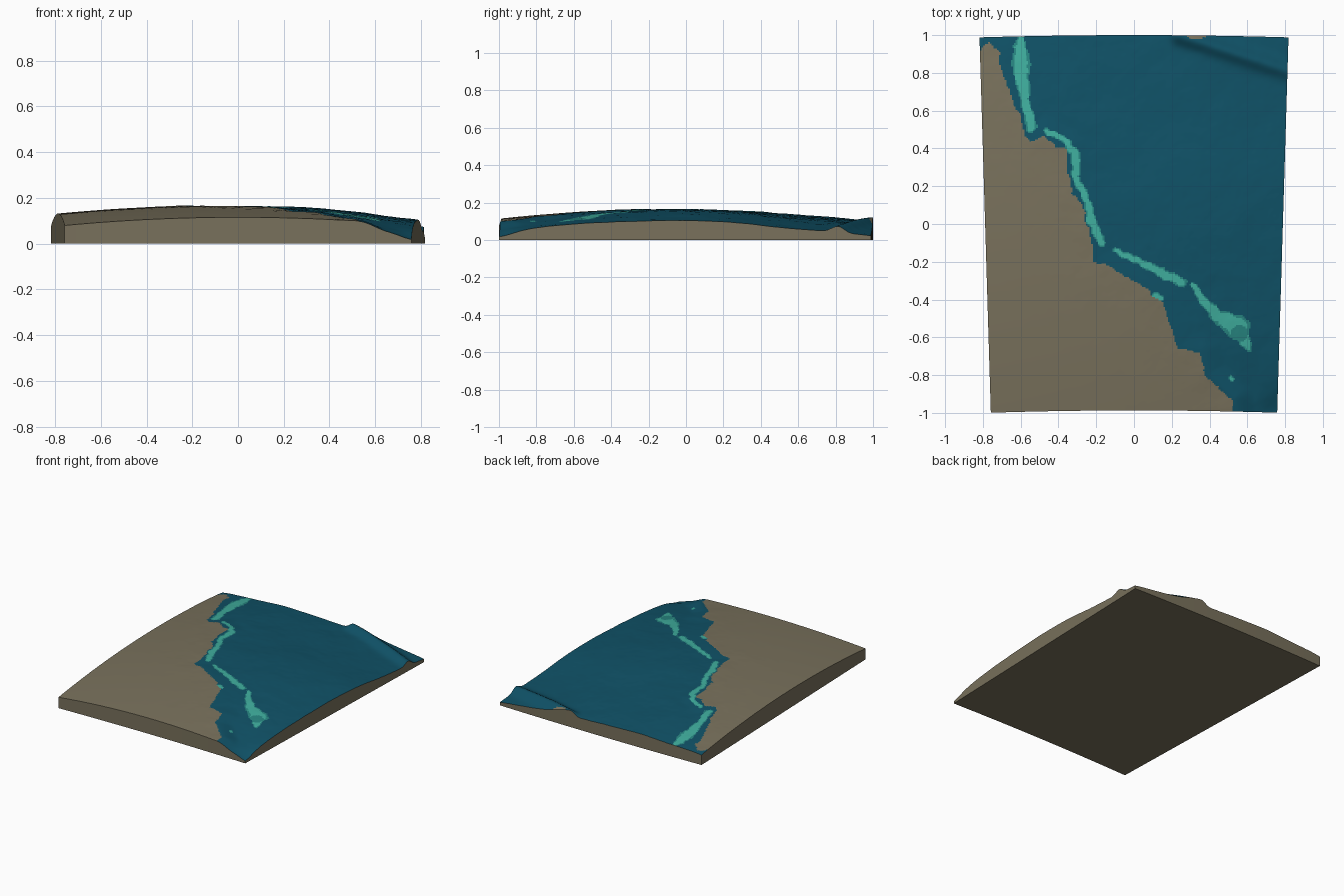
import bpy, math
from mathutils import Vector, noise

if "Cube" in bpy.data.objects:
    bpy.data.objects.remove(bpy.data.objects["Cube"])

NX, NY = 180, 225


def material(name, rgb):
    m = bpy.data.materials.new(name)
    m.diffuse_color = (*rgb, 1)
    m.use_nodes = True
    m.node_tree.nodes["Principled BSDF"].inputs["Base Color"].default_value = m.diffuse_color
    return m


MATS = [material("earth brown", (0.19, 0.165, 0.107)),
        material("deep teal", (0.005, 0.084, 0.136)),
        material("mid teal", (0.021, 0.242, 0.223)),
        material("light teal", (0.051, 0.43, 0.345))]
LAND, SEA, MID, LIGHT = range(4)

# Coastline, from the back left to the front right
COAST = [(-.85, .86), (-.80, .93), (-.76, .96), (-.72, .92), (-.70, .80), (-.66, .72),
         (-.63, .62), (-.59, .55), (-.58, .46), (-.54, .44), (-.47, .47), (-.41, .41),
         (-.36, .40), (-.35, .28), (-.33, .16), (-.27, .10), (-.25, -.02), (-.22, -.08),
         (-.22, -.20), (-.14, -.22), (-.02, -.29), (.08, -.35), (.15, -.42), (.20, -.55),
         (.23, -.66), (.35, -.68), (.38, -.80), (.45, -.87), (.52, -.93), (.54, -1.1)]
LAND_POLY = COAST + [(-1.2, -1.1), (-1.2, .86)]

# Bright offshore bands: x, y, half width
BANDS = [
    [(-.60, .97, .025), (-.60, .85, .045), (-.59, .75, .035), (-.57, .62, .022), (-.54, .51, .025)],
    [(-.46, .49, .014), (-.37, .45, .016), (-.31, .37, .024), (-.31, .25, .018),
     (-.25, .13, .018), (-.22, 0, .024), (-.17, -.10, .018)],
    [(-.10, -.14, .012), (.03, -.20, .02), (.15, -.26, .024), (.25, -.31, .026)],
    [(.31, -.32, .012), (.36, -.40, .02), (.45, -.49, .035), (.55, -.55, .062), (.61, -.66, .015)],
    [(.12, -.38, .018), (.14, -.39, .018)],
    [(.51, -.81, .01), (.52, -.82, .01)]]


def smooth(t):
    t = max(0, min(1, t))
    return t * t * (3 - 2 * t)


def seg(x, y, a, b):
    """Distance to a segment and the position along it."""
    dx, dy = b[0] - a[0], b[1] - a[1]
    t = max(0, min(1, ((x - a[0]) * dx + (y - a[1]) * dy) / (dx * dx + dy * dy)))
    return math.hypot(x - a[0] - t * dx, y - a[1] - t * dy), t


def on_land(x, y):
    inside = False
    for a, b in zip(LAND_POLY, LAND_POLY[1:] + LAND_POLY[:1]):
        if (a[1] > y) != (b[1] > y) and x < a[0] + (y - a[1]) * (b[0] - a[0]) / (b[1] - a[1]):
            inside = not inside
    return inside


def plan(u, v):
    """Tapered, slightly bowed outline; u and v run from -1 to 1."""
    return u * (.788 + .03 * v), .0065 + .9935 * v - .012 * u * u


def height(x, y):
    z = .169 - .055 * y * y - .06 * x * x
    n = noise.fractal(Vector((x * 5, y * 5, 2)), 1, 2, 4)
    d = min(seg(x, y, a, b)[0] for a, b in zip(COAST, COAST[1:]))
    if on_land(x, y):
        return z + .003 * n * math.exp(-d / .15)
    shore = smooth(d / .12)
    depth = .005 + .024 * smooth((x - .2) / .7) + .024 * smooth((y - .05) / .6) * smooth((x + .5) / .8)
    depth += .008 * smooth((-y - .5) / .4)
    z -= shore * (depth + .003 * n)
    # Submarine ridge at the back right, dropped corner at the front right
    r, t = seg(x, y, (.24, 1.0), (.85, .80))
    z += (.04 - .008 * t) * math.exp(-(r / .045) ** 2)
    z -= .028 * math.exp(-((x - .78) ** 2 + (y + 1) ** 2) / .01)
    return z


def surface_colour(x, y):
    wx = x + .012 * noise.noise(Vector((x * 25, y * 25, 0)))
    wy = y + .012 * noise.noise(Vector((x * 25, y * 25, 9)))
    if on_land(wx, wy) or ((x - .33) / .05) ** 2 + ((y - 1) / .022) ** 2 < 1:
        return LAND
    best = 9
    for band in BANDS:
        for a, b in zip(band, band[1:]):
            d, t = seg(wx, wy, a, b)
            best = min(best, d / (a[2] + t * (b[2] - a[2])))
    if best < .8:
        return MID if math.hypot(x - .56, y + .58) < .045 else LIGHT
    return MID if best < 1.1 else SEA


def add_mesh(name, verts, faces, mats):
    me = bpy.data.meshes.new(name)
    me.from_pydata(verts, [], faces)
    for m in mats:
        me.materials.append(m)
    ob = bpy.data.objects.new(name, me)
    bpy.context.collection.objects.link(ob)
    return ob


# Curved terrain surface
verts = []
for j in range(NY + 1):
    for i in range(NX + 1):
        x, y = plan(2 * i / NX - 1, 2 * j / NY - 1)
        verts.append((x, y, height(x, y)))
W = NX + 1
faces = [(j * W + i, j * W + i + 1, (j + 1) * W + i + 1, (j + 1) * W + i)
         for j in range(NY) for i in range(NX)]
terrain = add_mesh("terrain_surface", verts, faces, MATS)
for p in terrain.data.polygons:
    p.material_index = surface_colour(p.center.x, p.center.y)
    p.use_smooth = True

# Base block: vertical walls under the terrain edge and a flat bottom
ring = ([i for i in range(NX)] + [j * W + NX for j in range(NY)]
        + [NY * W + i for i in range(NX, 0, -1)] + [j * W for j in range(NY, 0, -1)])
top = [verts[k] for k in ring]
n = len(top)
walls = [(k, n + k, n + (k + 1) % n, (k + 1) % n) for k in range(n)]
add_mesh("base_block", top + [(x, y, 0) for x, y, _ in top],
         walls + [tuple(range(2 * n - 1, n - 1, -1))], MATS[:1])
